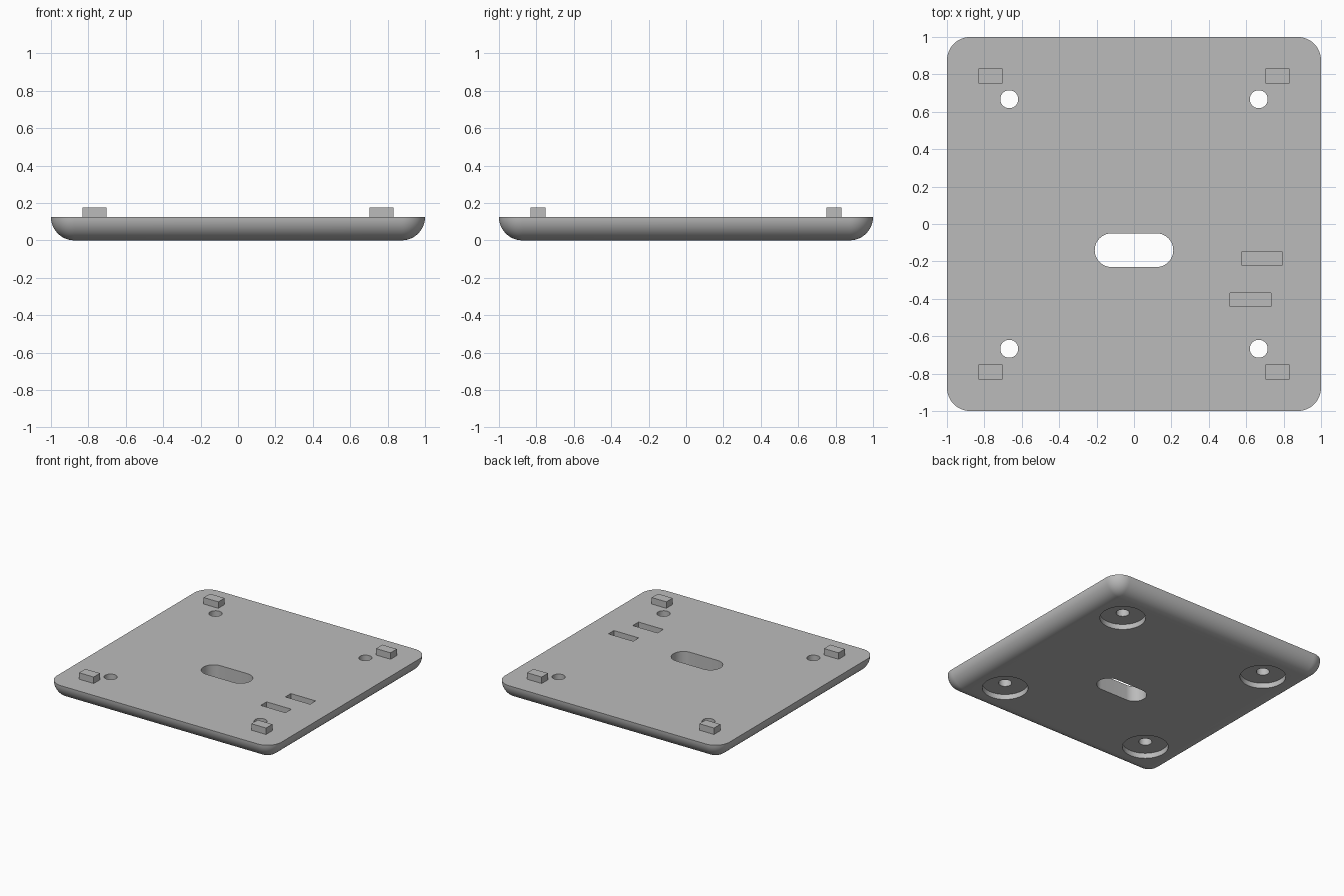
import bpy, bmesh, math

if "Cube" in bpy.data.objects:
    bpy.data.objects.remove(bpy.data.objects["Cube"])

T = 0.125       # plate thickness, also corner and edge radius
grey = bpy.data.materials.new("light grey")
grey.diffuse_color = (0.5, 0.5, 0.5, 1)
grey.use_nodes = True
grey.node_tree.nodes["Principled BSDF"].inputs["Base Color"].default_value = grey.diffuse_color


def add_object(name, bm):
    bmesh.ops.recalc_face_normals(bm, faces=bm.faces)
    mesh = bpy.data.meshes.new(name)
    bm.to_mesh(mesh)
    bm.free()
    mesh.materials.append(grey)
    ob = bpy.data.objects.new(name, mesh)
    bpy.context.collection.objects.link(ob)
    return ob


def rounded_outline(hx, hy, r, seg=12):
    """Rounded rectangle with half sizes hx, hy and corner radius r."""
    pts = []
    for i, (sx, sy) in enumerate([(1, 1), (-1, 1), (-1, -1), (1, -1)]):
        for k in range(seg + 1):
            a = math.pi / 2 * (i + k / seg)
            pts.append((sx * (hx - r) + r * math.cos(a),
                        sy * (hy - r) + r * math.sin(a)))
    return pts


def loft(name, layers):
    """Capped solid through (outline, z) layers."""
    bm = bmesh.new()
    rings = [[bm.verts.new((x, y, z)) for x, y in pts] for pts, z in layers]
    n = len(rings[0])
    for a, b in zip(rings, rings[1:]):
        for i in range(n):
            j = (i + 1) % n
            bm.faces.new((a[i], a[j], b[j], b[i]))
    bm.faces.new(rings[0][::-1])
    bm.faces.new(rings[-1])
    bmesh.ops.remove_doubles(bm, verts=bm.verts, dist=1e-5)
    return add_object(name, bm)


def prism(name, outline, cx, cy, z0, z1):
    pts = [(x + cx, y + cy) for x, y in outline]
    return loft(name, [(pts, z0), (pts, z1)])


def circle(r, n=40):
    return [(r * math.cos(2 * math.pi * i / n), r * math.sin(2 * math.pi * i / n)) for i in range(n)]


def rect(hx, hy):
    return [(hx, hy), (-hx, hy), (-hx, -hy), (hx, -hy)]


# Plate with quarter-round lower edge and spherical corners
layers = []
for k in range(13):
    a = math.pi / 2 * k / 12
    r = max(T * math.sin(a), 1e-7)
    h = 1 - T + r
    layers.append((rounded_outline(h, h, r), T - T * math.cos(a)))
plate = loft("plate", layers)

# Cutters: central oval, blind slots, screw holes and counterbores
cutters = [
    prism("oval_cutter", rounded_outline(0.21, 0.09, 0.09), 0, -0.14, -0.1, 0.3),
    prism("upper_slot_cutter", rect(0.11, 0.035), 0.685, -0.184, 0.042, 0.3),
    prism("lower_slot_cutter", rect(0.11, 0.037), 0.622, -0.405, 0.042, 0.3),
]
for sx in (-1, 1):
    for sy in (-1, 1):
        x, y = 0.667 * sx, 0.667 * sy
        cutters.append(prism("hole_cutter", circle(0.048), x, y, -0.1, 0.3))
        cutters.append(prism("counterbore_cutter", circle(0.167, 64), x, y, -0.1, 0.042))
        # Locating tab near each corner
        prism("corner_tab", rect(0.065, 0.04), 0.767 * sx, 0.792 * sy, T, 0.177)

bpy.context.view_layer.objects.active = plate
plate.select_set(True)
for c in cutters:
    mod = plate.modifiers.new("cut", "BOOLEAN")
    mod.operation = "DIFFERENCE"
    mod.solver = "EXACT"
    mod.object = c
    bpy.ops.object.modifier_apply(modifier=mod.name)
    bpy.data.objects.remove(c)
bpy.ops.object.shade_smooth_by_angle(angle=math.radians(30))
